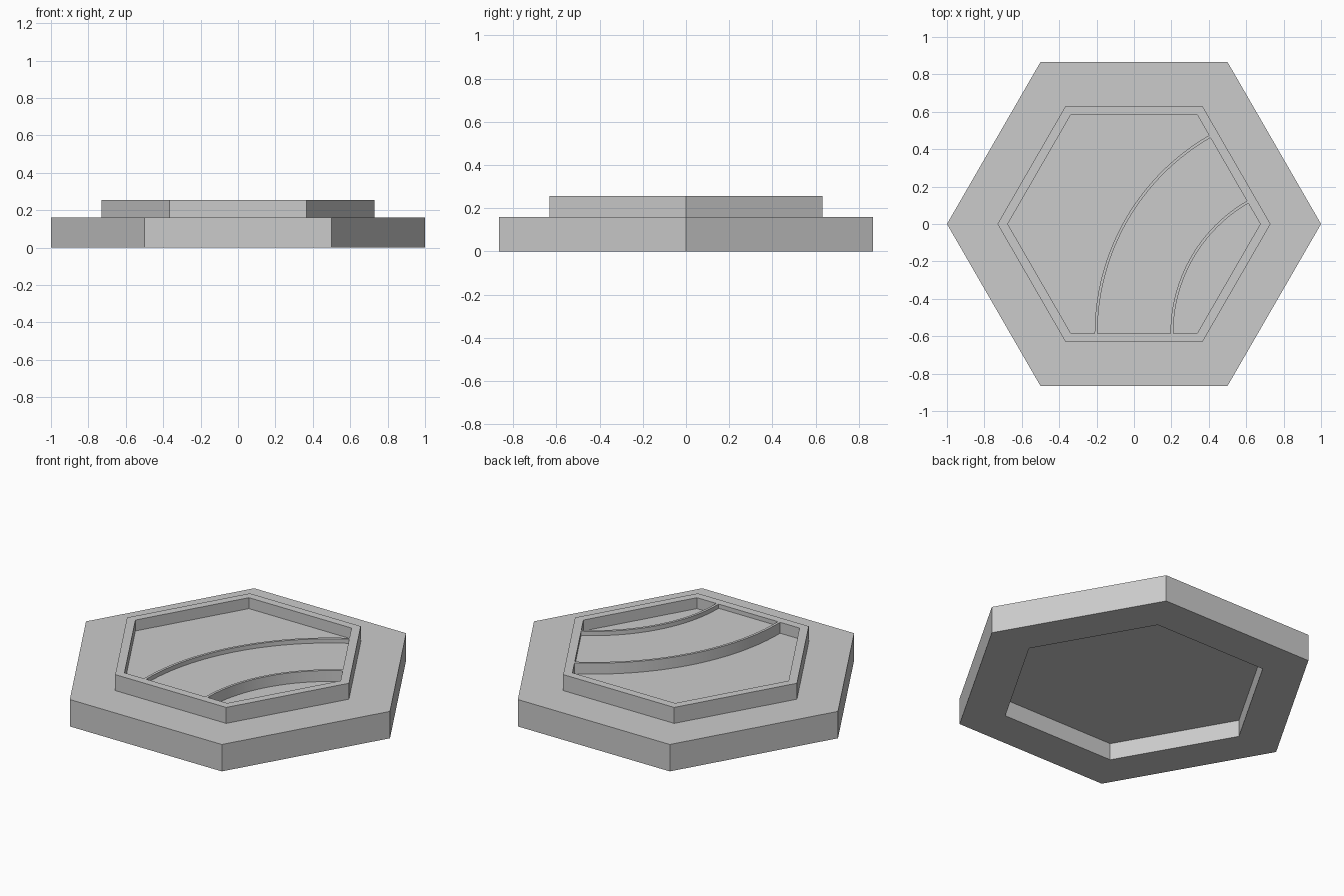
import bpy, bmesh
from math import cos, sin, pi, sqrt, radians

cube = bpy.data.objects.get("Cube")
if cube:
    bpy.data.objects.remove(cube, do_unlink=True)

grey = bpy.data.materials.new("plain_grey")
grey.use_nodes = True
colour = (0.6, 0.6, 0.6, 1)
grey.diffuse_color = colour
grey.node_tree.nodes["Principled BSDF"].inputs["Base Color"].default_value = colour

INNER = 0.675    # corner radius of the top pocket
FLOOR = 0.19     # pocket floor height
ROAD = 0.23      # raised road surface height
TOP = 0.255      # rim height


def add_object(name, bm):
    bmesh.ops.recalc_face_normals(bm, faces=bm.faces)
    mesh = bpy.data.meshes.new(name)
    bm.to_mesh(mesh)
    bm.free()
    mesh.materials.append(grey)
    obj = bpy.data.objects.new(name, mesh)
    bpy.context.collection.objects.link(obj)
    return obj


def bridge(bm, a, b):
    n = len(a)
    for i in range(n):
        j = (i + 1) % n
        bm.faces.new((a[i], a[j], b[j], b[i]))


def hex_loft(name, profile):
    """Sweep a radius/height profile round six corners and cap both ends."""
    bm = bmesh.new()
    rings = [[bm.verts.new((r * cos(k * pi / 3), r * sin(k * pi / 3), z))
              for k in range(6)] for r, z in profile]
    for a, b in zip(rings, rings[1:]):
        bridge(bm, a, b)
    bm.faces.new(rings[0])
    bm.faces.new(rings[-1])
    return add_object(name, bm)


def arc_strip(name, r_in, r_out, top, steps=32):
    """Curved bar round the pocket's outer corner, square to two pocket walls."""
    cx, cy = 1.5 * INNER, -sqrt(3) / 2 * INNER
    bm = bmesh.new()
    section = [(r_in, FLOOR), (r_out, FLOOR), (r_out, top), (r_in, top)]
    rings = []
    for s in range(steps + 1):
        a = radians(120 + 60 * s / steps)
        rings.append([bm.verts.new((cx + r * cos(a), cy + r * sin(a), z))
                      for r, z in section])
    for a, b in zip(rings, rings[1:]):
        bridge(bm, a, b)
    bm.faces.new(rings[0])
    bm.faces.new(rings[-1])
    obj = add_object(name, bm)
    bpy.ops.object.select_all(action='DESELECT')
    obj.select_set(True)
    bpy.context.view_layer.objects.active = obj
    bpy.ops.object.shade_smooth_by_angle(angle=radians(30))
    return obj


# Tile body: underside recess, wide base, raised rim and top pocket
hex_loft("hexagonal_tile", [
    (0.738, 0.1), (0.738, 0), (1, 0), (1, 0.16),
    (0.73, 0.16), (0.73, TOP), (INNER, TOP), (INNER, FLOOR)])

# Curved road with a kerb on each side
arc_strip("road_surface", 0.8175, 1.2075, ROAD)
arc_strip("outer_kerb", 1.2075, 1.2225, TOP)
arc_strip("inner_kerb", 0.8025, 0.8175, TOP)
